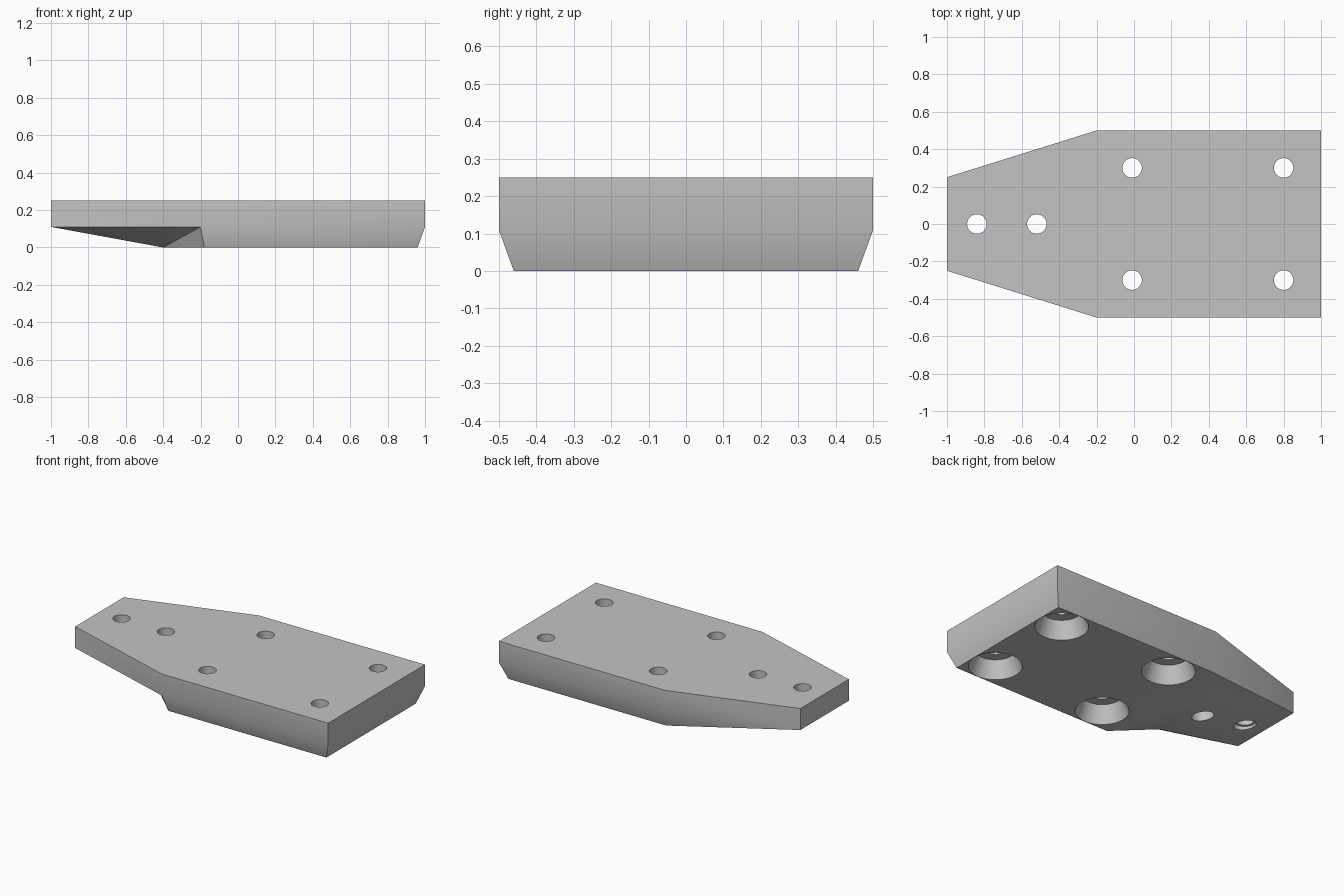
import bpy
import bmesh
import math

old = bpy.data.objects.get("Cube")
if old:
    bpy.data.objects.remove(old, do_unlink=True)

TOP, BAND = 0.25, 0.11      # top surface, and height where the draft starts
SIDES = 48                  # roundness of the holes


def add_object(name, bm):
    bmesh.ops.recalc_face_normals(bm, faces=bm.faces[:])
    mesh = bpy.data.meshes.new(name)
    bm.to_mesh(mesh)
    bm.free()
    obj = bpy.data.objects.new(name, mesh)
    bpy.context.collection.objects.link(obj)
    return obj


# Body: tapered plate outline with a drafted lower half and a sloping nose
outline = [(1, -0.5), (1, 0.5), (-0.2, 0.5), (-1, 0.25), (-1, -0.25), (-0.2, -0.5)]
base = [(0.96, -0.46), (0.96, 0.46), (-0.18, 0.46), (-0.4, 0.25), (-0.4, -0.25), (-0.18, -0.46)]
bm = bmesh.new()
top, mid, low = [[bm.verts.new((x, y, z)) for x, y in ring]
                 for ring, z in ((outline, TOP), (outline, BAND), (base, 0))]
bm.faces.new(top)
bm.faces.new(low)
for i in range(6):
    j = (i + 1) % 6
    bm.faces.new((top[i], top[j], mid[j], mid[i]))
    if i == 2 or i == 4:
        # twisted nose flanks are split into triangles along the same diagonal
        bm.faces.new((mid[i], mid[j], low[i]))
        bm.faces.new((mid[j], low[j], low[i]))
    else:
        bm.faces.new((mid[i], mid[j], low[j], low[i]))
body = add_object("drilled_plate", bm)

# Hole cutters: a recess from below, then a narrow bore to the top
def add_cutter(bm, x, y, recess_low, recess_high):
    profile = [(recess_low, -0.03), (recess_high, BAND), (0.052, BAND), (0.052, TOP + 0.05)]
    rings = []
    for r, z in profile:
        angles = [2 * math.pi * k / SIDES for k in range(SIDES)]
        rings.append([bm.verts.new((x + r * math.cos(a), y + r * math.sin(a), z)) for a in angles])
    for a, b in zip(rings, rings[1:]):
        for k in range(SIDES):
            n = (k + 1) % SIDES
            bm.faces.new((a[k], a[n], b[n], b[k]))
    bm.faces.new(rings[0])
    bm.faces.new(rings[-1])


bm = bmesh.new()
for x in (-0.01, 0.8):
    for y in (-0.3, 0.3):
        add_cutter(bm, x, y, 0.168, 0.117)
for x in (-0.84, -0.52):
    add_cutter(bm, x, 0, 0.066, 0.066)
cutter = add_object("hole_cutter", bm)
cutter.hide_render = True

# Cut the holes and drop the cutter
mod = body.modifiers.new("holes", 'BOOLEAN')
mod.operation = 'DIFFERENCE'
mod.solver = 'EXACT'
mod.object = cutter
bpy.ops.object.select_all(action='DESELECT')
bpy.context.view_layer.objects.active = body
body.select_set(True)
bpy.ops.object.modifier_apply(modifier=mod.name)
bpy.data.objects.remove(cutter, do_unlink=True)

# Grey finish, soft over the shallow bends
grey = bpy.data.materials.new("plain_grey")
grey.use_nodes = True
colour = (0.55, 0.55, 0.55, 1)
grey.diffuse_color = colour
grey.node_tree.nodes["Principled BSDF"].inputs["Base Color"].default_value = colour
body.data.materials.clear()
body.data.materials.append(grey)
bpy.ops.object.shade_smooth_by_angle(angle=math.radians(30))
